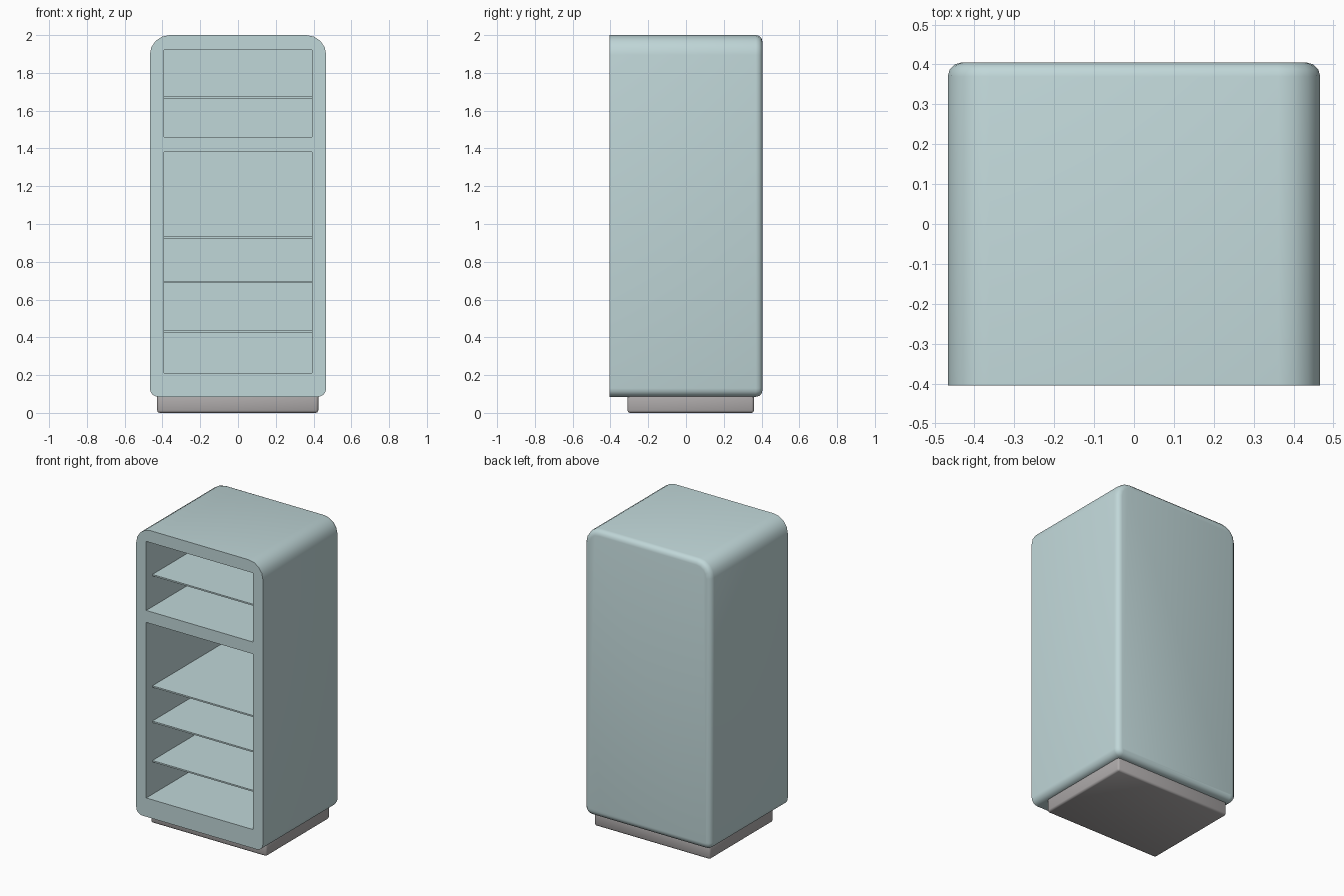
import bpy, bmesh, math

if "Cube" in bpy.data.objects:
    bpy.data.objects.remove(bpy.data.objects["Cube"])


def material(name, rgb):
    m = bpy.data.materials.new(name)
    m.diffuse_color = (*rgb, 1.0)
    m.use_nodes = True
    m.node_tree.nodes["Principled BSDF"].inputs["Base Color"].default_value = m.diffuse_color
    return m


PALE_BLUE = material("pale_blue_enamel", (0.53, 0.68, 0.69))
GREY = material("grey_base", (0.42, 0.40, 0.40))


def add_object(name, bm, mat):
    bmesh.ops.recalc_face_normals(bm, faces=bm.faces[:])
    mesh = bpy.data.meshes.new(name)
    bm.to_mesh(mesh)
    bm.free()
    mesh.materials.append(mat)
    ob = bpy.data.objects.new(name, mesh)
    bpy.context.collection.objects.link(ob)
    return ob


def select_only(ob):
    bpy.ops.object.select_all(action='DESELECT')
    ob.select_set(True)
    bpy.context.view_layer.objects.active = ob


def box(name, x, y, z, mat, bevel=0.0):
    """Box from (min, max) ranges, optionally with rounded edges."""
    bm = bmesh.new()
    bmesh.ops.create_cube(bm, size=1.0)
    for v in bm.verts:
        v.co = [r[0] if c < 0 else r[1] for c, r in zip(v.co, (x, y, z))]
    if bevel:
        bmesh.ops.bevel(bm, geom=bm.edges[:], offset=bevel, segments=2,
                        profile=0.5, affect='EDGES')
    return add_object(name, bm, mat)


# Cabinet: rounded front profile extruded to the back, back rim rounded
W, Z0, Z1, FRONT, BACK = 0.467, 0.085, 2.0, -0.405, 0.405


def cabinet_profile():
    corners = [(1, Z1, 0.105, 0), (-1, Z1, 0.105, 90),
               (-1, Z0, 0.045, 180), (1, Z0, 0.045, 270)]
    for side, z, r, start in corners:
        cx = side * (W - r)
        cz = z - r if z == Z1 else z + r
        for i in range(5):
            a = math.radians(start + 90 * i / 4)
            yield cx + r * math.cos(a), cz + r * math.sin(a)


bm = bmesh.new()
face = bm.faces.new([bm.verts.new((x, FRONT, z)) for x, z in cabinet_profile()])
ext = bmesh.ops.extrude_face_region(bm, geom=[face], use_keep_orig=True)
for v in ext["geom"]:
    if isinstance(v, bmesh.types.BMVert):
        v.co.y = BACK
rim = [e for e in bm.edges if all(v.co.y > 0 for v in e.verts)]
bmesh.ops.bevel(bm, geom=rim, offset=0.035, segments=3, profile=0.5, affect='EDGES')
cabinet = add_object("cabinet", bm, PALE_BLUE)

# Hollow out the two compartments
OPEN_X = 0.393
for name, z in (("freezer_space", (1.46, 1.92)), ("main_space", (0.21, 1.38))):
    cutter = box(name, (-OPEN_X, OPEN_X), (-0.6, 0.382), z, PALE_BLUE)
    cutter.hide_render = True
    mod = cabinet.modifiers.new(name, 'BOOLEAN')
    mod.operation, mod.solver, mod.object = 'DIFFERENCE', 'EXACT', cutter
    select_only(cabinet)
    bpy.ops.object.modifier_apply(modifier=mod.name)
    bpy.data.objects.remove(cutter)

# Thin shelves
for i, z in enumerate((1.67, 0.928, 0.693, 0.43)):
    box(f"shelf_{i + 1}", (-OPEN_X - 0.003, OPEN_X + 0.003), (-0.34, 0.385),
        (z - 0.005, z + 0.005), PALE_BLUE)

# Recessed base plinth
base = box("base", (-0.428, 0.425), (-0.31, 0.36), (0.0, 0.1), GREY, 0.013)

for ob in (cabinet, base):
    select_only(ob)
    bpy.ops.object.shade_smooth_by_angle(angle=math.radians(50))
